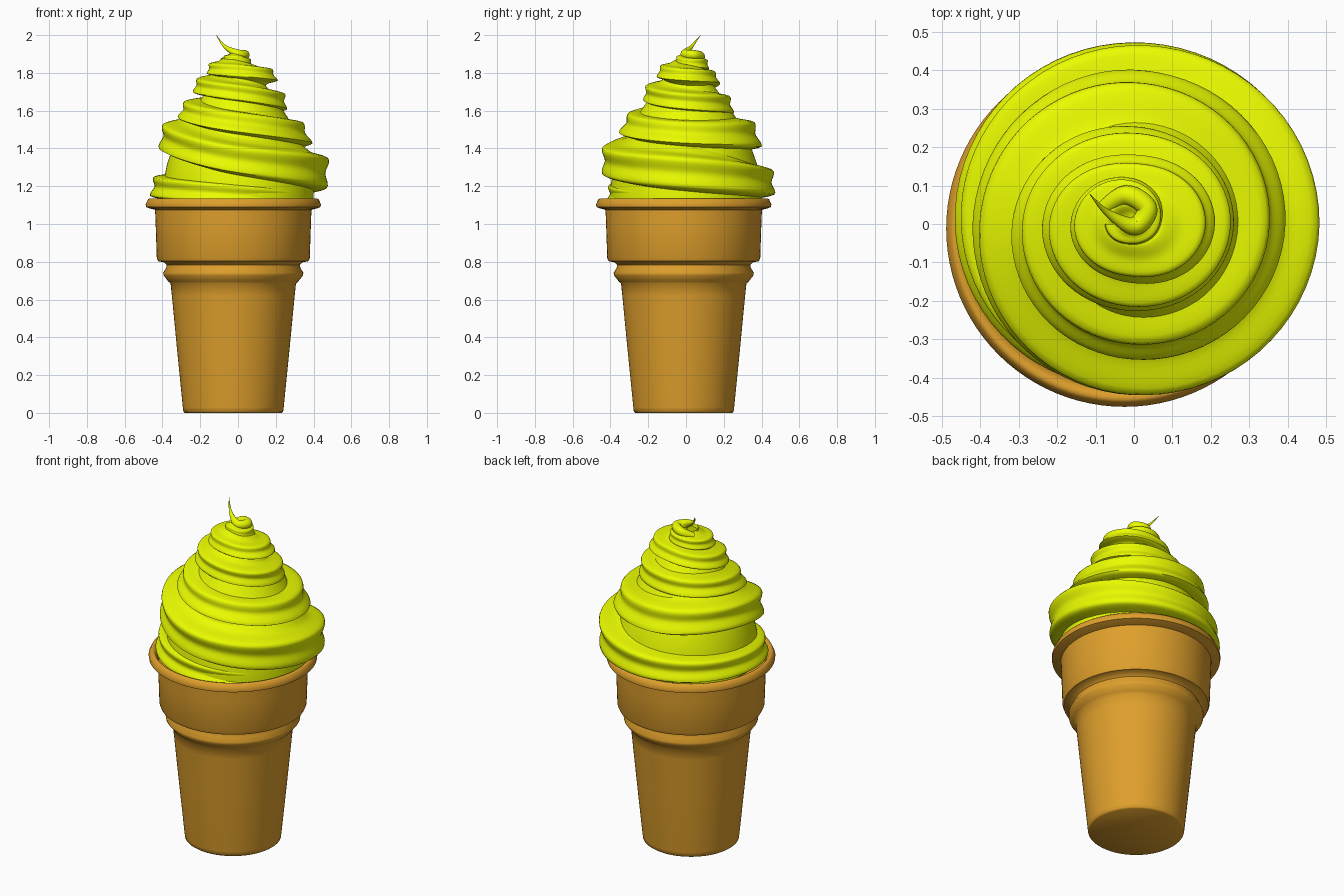
import bpy, bmesh, math
from mathutils import Vector

if "Cube" in bpy.data.objects:
    bpy.data.objects.remove(bpy.data.objects["Cube"])


def material(name, rgb):
    m = bpy.data.materials.new(name)
    m.diffuse_color = (*rgb, 1)
    m.use_nodes = True
    m.node_tree.nodes["Principled BSDF"].inputs["Base Color"].default_value = m.diffuse_color
    return m


WAFER = material("wafer", (0.74, 0.35, 0.025))
CREAM = material("cream", (0.82, 0.97, 0.0))


def skin(name, rings, mat, angle):
    """Join closed rings of points into a capped tube."""
    bm = bmesh.new()
    loops = [[bm.verts.new(p) for p in ring] for ring in rings]
    n = len(loops[0])
    for a, b in zip(loops, loops[1:]):
        for i in range(n):
            j = (i + 1) % n
            bm.faces.new((a[i], a[j], b[j], b[i]))
    bm.faces.new(loops[0][::-1])
    bm.faces.new(loops[-1])
    bmesh.ops.recalc_face_normals(bm, faces=bm.faces)
    me = bpy.data.meshes.new(name)
    bm.to_mesh(me)
    bm.free()
    ob = bpy.data.objects.new(name, me)
    bpy.context.collection.objects.link(ob)
    me.materials.append(mat)
    bpy.ops.object.select_all(action='DESELECT')
    ob.select_set(True)
    bpy.context.view_layer.objects.active = ob
    bpy.ops.object.shade_smooth_by_angle(angle=math.radians(angle))
    return ob


def lathe(name, profile, cx, cy, mat, n=96):
    """Revolve a (radius, z) profile about a vertical axis."""
    turn = [2 * math.pi * i / n for i in range(n)]
    return skin(name, [[(cx + r * math.cos(a), cy + r * math.sin(a), z) for a in turn]
                       for r, z in profile], mat, 50)


def spline(keys, t):
    """Catmull-Rom interpolation through a list of tuples."""
    i = min(int(t), len(keys) - 2)
    f = t - i
    p = [Vector(keys[max(0, min(len(keys) - 1, i + k))]) for k in (-1, 0, 1, 2)]
    return 0.5 * (2 * p[1] + (p[2] - p[0]) * f
                  + (2 * p[0] - 5 * p[1] + 4 * p[2] - p[3]) * f * f
                  + (3 * p[1] - p[0] - 3 * p[2] + p[3]) * f ** 3)


# Wafer cup, slightly off centre
lathe("wafer_cone",
      [(0.256, 0), (0.264, 0.006), (0.267, 0.03), (0.30, 0.36), (0.325, 0.62), (0.332, 0.685),
       (0.345, 0.697), (0.369, 0.728), (0.371, 0.742), (0.355, 0.768), (0.353, 0.783),
       (0.366, 0.797), (0.398, 0.803), (0.405, 0.82), (0.411, 1.0), (0.414, 1.075),
       (0.445, 1.083), (0.462, 1.09), (0.464, 1.105), (0.452, 1.13), (0.445, 1.135),
       (0.432, 1.133), (0.42, 1.115), (0.41, 1.09)], -0.025, -0.012, WAFER)

# Filling inside the swirl, closing gaps between the turns
lathe("cream_core",
      [(0.40, 1.10), (0.40, 1.20), (0.375, 1.32), (0.34, 1.42), (0.26, 1.57),
       (0.17, 1.70), (0.10, 1.80), (0.03, 1.86)], 0, 0, CREAM, 64)

# Cream swirl: (centre height, outer radius, half height) for each quarter turn
turns = [(1.12, 0.40, 0.06), (1.15, 0.42, 0.08), (1.19, 0.455, 0.085), (1.215, 0.47, 0.105),
         (1.275, 0.485, 0.13), (1.35, 0.445, 0.115), (1.475, 0.405, 0.105), (1.475, 0.385, 0.11),
         (1.475, 0.38, 0.095), (1.53, 0.335, 0.085), (1.605, 0.30, 0.07), (1.635, 0.245, 0.075),
         (1.655, 0.26, 0.07), (1.70, 0.22, 0.065), (1.735, 0.225, 0.06), (1.77, 0.17, 0.055),
         (1.785, 0.205, 0.052), (1.81, 0.145, 0.05), (1.825, 0.155, 0.045), (1.85, 0.115, 0.04),
         (1.855, 0.075, 0.035), (1.87, 0.055, 0.03), (1.875, 0.075, 0.025)]
STEPS, M, LOBES = 18, 72, 6
rings = []
for s in range((len(turns) - 1) * STEPS + 1):
    t = s / STEPS
    z, outer, half = spline(turns, t)
    ang = -t * math.pi / 2                      # winds clockwise going up
    depth = min(0.17, outer * 0.5)
    lean = 0.30 * max(0, min(1, (t - 4) / 2))   # upper ridges sit further in
    ring = []
    for k in range(M):
        phi = 2 * math.pi * k / M
        # star section with pinched ridges
        w = abs(math.cos(LOBES / 2 * (phi - 0.1 * math.sin(t * 0.9)))) ** 1.3
        lobe = 1.14 - 0.24 * w
        dz = half * 1.02 * lobe * math.sin(phi)
        rad = max(0.002, outer - depth + depth * lobe * math.cos(phi) - lean * dz)
        ring.append((rad * math.cos(ang) - 0.005, rad * math.sin(ang), z + dz))
    rings.append(ring)
skin("cream_swirl", rings, CREAM, 60)

# Curled tip: (x, y, z, radius)
tip = [(-0.08, 0.04, 1.86, 0.02), (-0.02, 0.075, 1.885, 0.026), (0.035, 0.04, 1.895, 0.026),
       (0.0, -0.005, 1.9, 0.024), (-0.07, 0.03, 1.94, 0.009), (-0.115, 0.078, 2.0, 0.001)]
rings = []
for s in range((len(tip) - 1) * 10 + 1):
    t = s / 10
    x, y, z, r = spline(tip, t)
    c = Vector((x, y, z))
    e = 0.01
    d = (spline(tip, min(t + e, 5)) - spline(tip, max(t - e, 0))).to_3d().normalized()
    side = d.cross(Vector((0, 0, 1))).normalized()
    up = side.cross(d)
    rings.append([c + r * (side * math.cos(a) + up * math.sin(a))
                  for a in (2 * math.pi * k / 16 for k in range(16))])
skin("cream_tip", rings, CREAM, 60)
